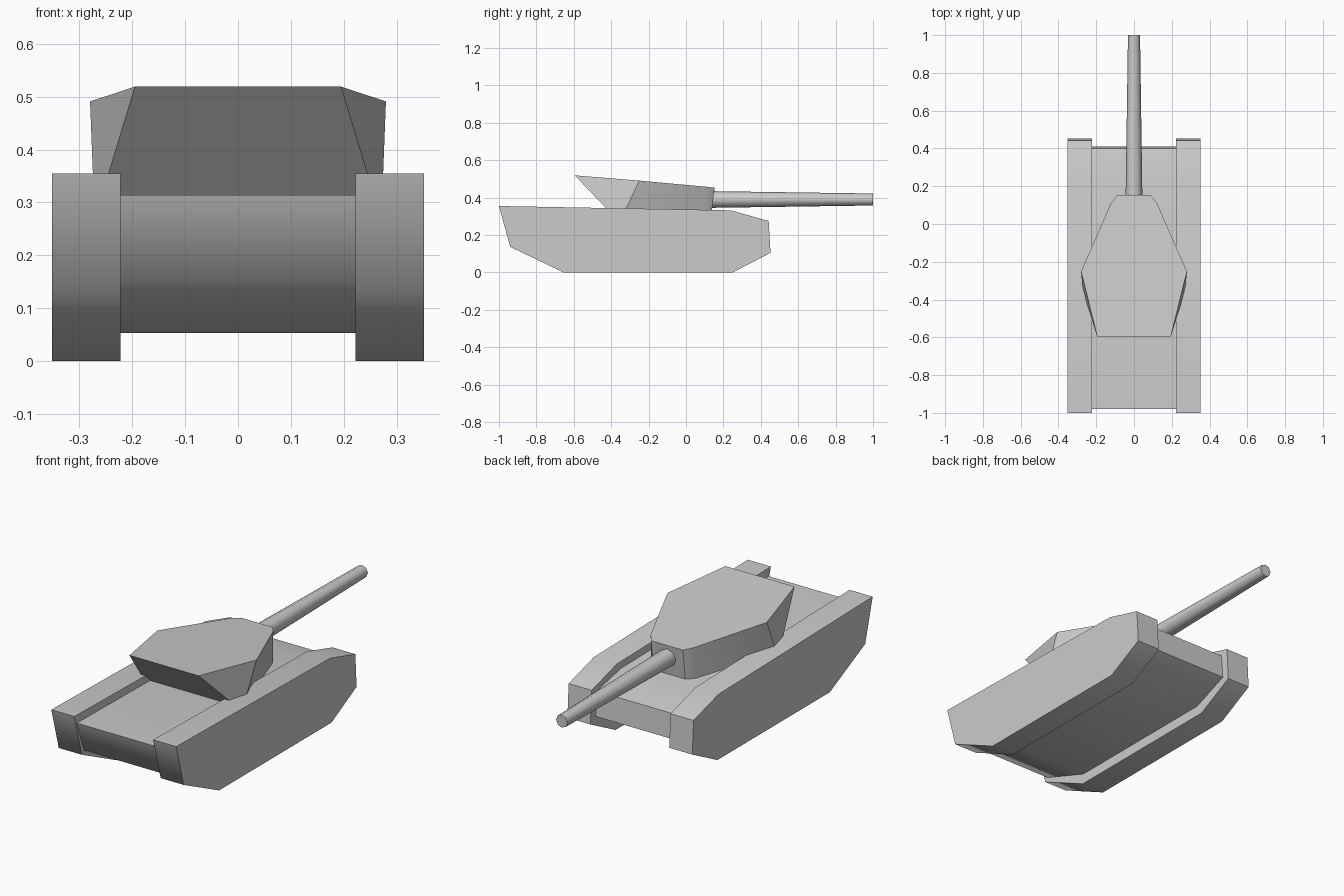
import bpy, bmesh
from math import radians, pi

if "Cube" in bpy.data.objects:
    bpy.data.objects.remove(bpy.data.objects["Cube"])


def add_mesh(name, bm, angle):
    bmesh.ops.recalc_face_normals(bm, faces=bm.faces)
    mesh = bpy.data.meshes.new(name)
    bm.to_mesh(mesh)
    bm.free()
    obj = bpy.data.objects.new(name, mesh)
    bpy.context.collection.objects.link(obj)
    bpy.ops.object.select_all(action='DESELECT')
    bpy.context.view_layer.objects.active = obj
    obj.select_set(True)
    bpy.ops.object.shade_smooth_by_angle(angle=radians(angle))
    return obj


def loft(name, ring_a, ring_b, angle):
    """Closed solid between two matching rings of points."""
    bm = bmesh.new()
    a = [bm.verts.new(p) for p in ring_a]
    b = [bm.verts.new(p) for p in ring_b]
    n = len(a)
    bm.faces.new(a)
    bm.faces.new(b)
    for i in range(n):
        j = (i + 1) % n
        bm.faces.new((a[i], a[j], b[j], b[i]))
    return add_mesh(name, bm, angle)


def extrude_x(name, profile, x0, x1, angle=60):
    return loft(name, [(x0, y, z) for y, z in profile],
                [(x1, y, z) for y, z in profile], angle)


def mirrored(half):
    return half + [(-x, y, z) for x, y, z in reversed(half)]


# Tracks: one side profile, extruded on both sides
profile = [(-1, .355), (-.94, .137), (-.655, 0), (.25, 0),
           (.452, .105), (.442, .275), (.24, .332)]
extrude_x("left_track", profile, -.352, -.222)
extrude_x("right_track", profile, .222, .352)

# Hull: the same profile, slightly smaller, between the tracks
hull = [(-.285 + (y + .274) * .958, .053 + z * .735) for y, z in profile]
extrude_x("hull", hull, -.222, .222)

# Turret: faceted, with an overhanging rear
top = mirrored([(.09, .153, .453), (.122, .11, .458),
                (.28, -.25, .491), (.195, -.595, .519)])
bottom = mirrored([(.09, .133, .29), (.122, .105, .29),
                   (.273, -.335, .31), (.26, -.39, .305)])
loft("turret", top, bottom, 30)

# Gun barrel: tapered tube pointing along +y
bm = bmesh.new()
bmesh.ops.create_cone(bm, cap_ends=True, segments=8, radius1=.045,
                      radius2=.032, depth=.9)
for v in bm.verts:
    x, y, z = v.co
    v.co = (x, z + .55, .39 + y)
add_mesh("gun_barrel", bm, 50)
